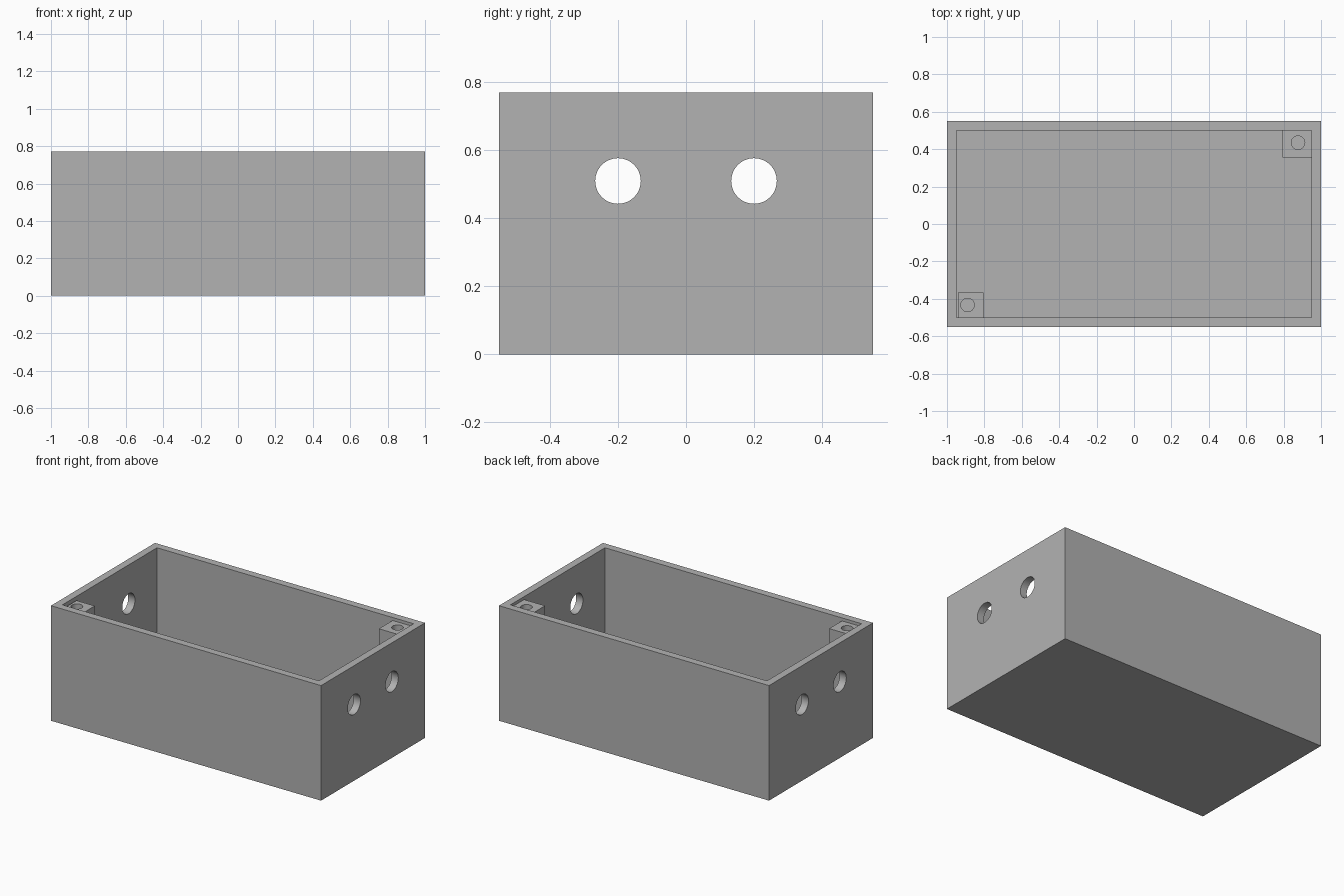
import bpy
from mathutils import Vector

if "Cube" in bpy.data.objects:
    bpy.data.objects.remove(bpy.data.objects["Cube"], do_unlink=True)

grey = bpy.data.materials.new("plain grey")
grey.use_nodes = True
grey.diffuse_color = (0.448, 0.448, 0.448, 1)
grey.node_tree.nodes["Principled BSDF"].inputs["Base Color"].default_value = grey.diffuse_color


def finish(obj, name):
    obj.name = name
    obj.data.materials.append(grey)
    return obj


def block(name, low, high):
    """Box spanning two opposite corners."""
    low, high = Vector(low), Vector(high)
    bpy.ops.mesh.primitive_cube_add(size=1, location=(low + high) / 2)
    obj = bpy.context.object
    obj.scale = high - low
    bpy.ops.object.transform_apply(location=False, rotation=False, scale=True)
    return finish(obj, name)


def rod(name, radius, depth, location, rotation=(0, 0, 0)):
    bpy.ops.mesh.primitive_cylinder_add(vertices=48, radius=radius, depth=depth,
                                        location=location, rotation=rotation)
    return finish(bpy.context.object, name)


def cut(target, cutter):
    """Subtract the cutter, then keep it only as a hidden helper."""
    mod = target.modifiers.new(cutter.name, 'BOOLEAN')
    mod.operation = 'DIFFERENCE'
    mod.solver = 'EXACT'
    mod.object = cutter
    bpy.context.view_layer.objects.active = target
    bpy.ops.object.modifier_apply(modifier=mod.name)
    cutter.hide_render = True
    bpy.data.objects.remove(cutter, do_unlink=True)


def smooth_bores(obj):
    bpy.ops.object.select_all(action='DESELECT')
    obj.select_set(True)
    bpy.context.view_layer.objects.active = obj
    bpy.ops.object.shade_smooth_by_angle(angle=0.5)


# Open-topped enclosure
length, width, height, wall = 2.0, 1.1, 0.77, 0.05
x_in, y_in = length / 2 - wall, width / 2 - wall
box = block("enclosure", (-length / 2, -width / 2, 0), (length / 2, width / 2, height))
cut(box, block("cavity_cutter", (-x_in, -y_in, wall), (x_in, y_in, height + 0.2)))

# Pairs of cable holes through both end walls
for y in (-0.2, 0.2):
    cut(box, rod("cable_hole_cutter", 0.067, 2.4, (0, y, 0.51), (0, 1.570796, 0)))
smooth_bores(box)

# Screw posts in two opposite corners, just below the rim
post_top = height - 0.02
posts = [
    ("back_left_post", (0.795, 0.355), (x_in, y_in), (0.877, 0.435)),
    ("front_right_post", (-0.94, -y_in), (-0.805, -0.365), (-0.89, -0.433)),
]
for name, low, high, hole in posts:
    post = block(name, (*low, wall), (*high, post_top))
    cut(post, rod("screw_hole_cutter", 0.036, 0.6, (*hole, post_top)))
    smooth_bores(post)
